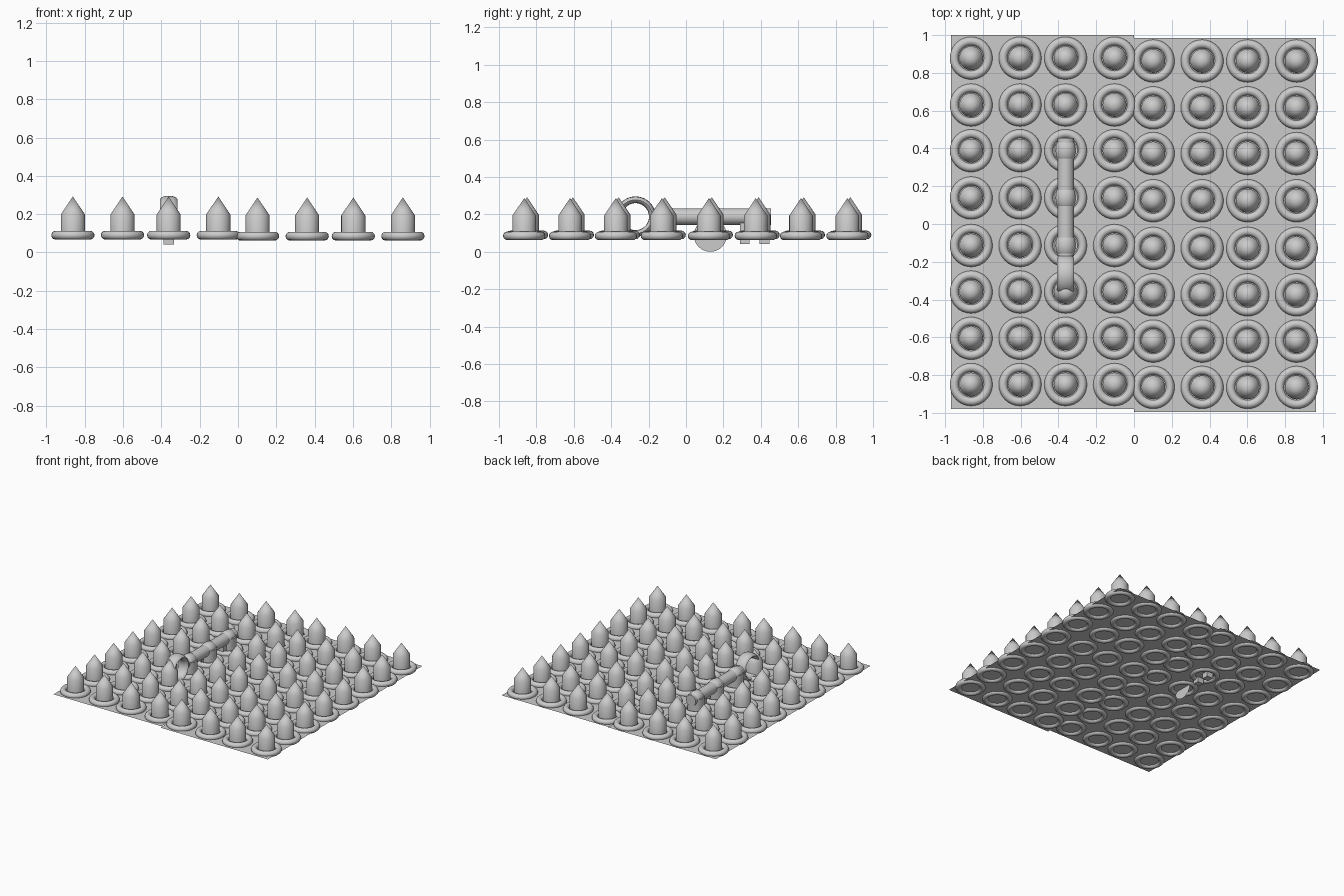
import bpy, bmesh, math
from mathutils import Matrix

if "Cube" in bpy.data.objects:
    bpy.data.objects.remove(bpy.data.objects["Cube"])

grey = bpy.data.materials.new("plain grey")
grey.diffuse_color = (0.6, 0.6, 0.6, 1)
grey.use_nodes = True
grey.node_tree.nodes["Principled BSDF"].inputs["Base Color"].default_value = grey.diffuse_color


def add(name, bm, loc=(0, 0, 0), smooth=True):
    bmesh.ops.recalc_face_normals(bm, faces=bm.faces)
    me = bpy.data.meshes.new(name)
    bm.to_mesh(me)
    bm.free()
    me.materials.append(grey)
    ob = bpy.data.objects.new(name, me)
    bpy.context.collection.objects.link(ob)
    ob.location = loc
    if smooth:
        bpy.ops.object.select_all(action='DESELECT')
        ob.select_set(True)
        bpy.context.view_layer.objects.active = ob
        bpy.ops.object.shade_smooth_by_angle(angle=math.radians(35))
    return ob


def lathe(bm, profile, sides=32, closed=False, matrix=Matrix()):
    """Spin (radius, height) points about z, then transform."""
    vs = [bm.verts.new((r, 0, z)) for r, z in profile]
    es = [bm.edges.new(p) for p in zip(vs, vs[1:])]
    if closed:
        es.append(bm.edges.new((vs[-1], vs[0])))
    bmesh.ops.spin(bm, geom=vs + es, cent=(0, 0, 0), axis=(0, 0, 1),
                   angle=2 * math.pi, steps=sides)
    bmesh.ops.remove_doubles(bm, verts=bm.verts, dist=1e-5)
    bmesh.ops.transform(bm, matrix=matrix, verts=bm.verts)


def oval(r, z, a, b, n=12):
    return [(r + a * math.cos(2 * math.pi * i / n),
             z + b * math.sin(2 * math.pi * i / n)) for i in range(n)]


# two floor plates, slightly offset from each other
for name, x0, x1, y0, y1, z in (("left_plate", -0.968, 0, -0.98, 1.0, 0.085),
                                ("right_plate", 0, 0.963, -0.995, 0.985, 0.08)):
    bm = bmesh.new()
    bm.faces.new([bm.verts.new(p) for p in
                  ((x0, y0, z), (x1, y0, z), (x1, y1, z), (x0, y1, z))])
    add(name, bm, smooth=False)

# spike parts: round base ring, body, pointed tip
bm = bmesh.new()
lathe(bm, oval(0.09, 0.092, 0.023, 0.023), closed=True)
ring = add("base_ring", bm)
bm = bmesh.new()
lathe(bm, [(0, 0.09), (0.063, 0.09), (0.063, 0.2), (0, 0.294)])
spike = add("spike", bm)
bm = bmesh.new()
lathe(bm, [(0, 0.09), (0.063, 0.09), (0.063, 0.2), (0, 0.2)])
stub = add("blunt_post", bm)

# eight by eight field of spikes; blunt posts carry the key
xs = (-0.862, -0.603, -0.362, -0.103)
ys = (0.878, 0.63, 0.388, 0.138, -0.114, -0.36, -0.605, -0.85)
for half, dx, dy, dz in (("left", 0, 0, 0), ("right", 0.964, -0.015, -0.005)):
    for i, x in enumerate(xs):
        for j, y in enumerate(ys):
            under_key = half == "left" and i == 2 and j in (2, 3, 4)
            for part in (ring, stub if under_key else spike):
                ob = part.copy()
                ob.name = f"{half}_{part.name}"
                ob.location = (x + dx, y + dy, dz)
                bpy.context.collection.objects.link(ob)
for ob in (ring, spike, stub):
    bpy.data.objects.remove(ob)

# key: handle ring, shaft, collars
KX, KZ = -0.362, 0.19
along_y = Matrix.Rotation(-math.pi / 2, 4, 'X')
along_x = Matrix.Rotation(math.pi / 2, 4, 'Y')
bm = bmesh.new()
lathe(bm, oval(0.09, 0, 0.018, 0.045), 40, True, along_x)
add("key_handle", bm, (KX, -0.27, KZ))
bm = bmesh.new()
lathe(bm, [(0, -0.17), (0.044, -0.17), (0.044, 0.455), (0, 0.455)], matrix=along_y)
add("key_shaft", bm, (KX, 0, KZ))
for y in ys[2:5]:
    bm = bmesh.new()
    lathe(bm, [(0.042, -0.045), (0.05, -0.035), (0.054, 0), (0.05, 0.035), (0.042, 0.045)],
          matrix=along_y)
    add("key_collar", bm, (KX, y, KZ))

# key teeth
for y, w in ((0.315, 0.05), (0.42, 0.055)):
    bm = bmesh.new()
    bmesh.ops.create_cube(bm, size=1)
    bmesh.ops.scale(bm, vec=(0.055, w, 0.13), verts=bm.verts)
    add("key_tooth", bm, (KX, y, 0.108), False)

# thin disc hanging under the shaft
bm = bmesh.new()
bmesh.ops.create_circle(bm, cap_ends=True, radius=0.088, segments=32, matrix=along_x)
add("key_disc", bm, (KX, 0.13, 0.09), False)

# rest the lowest point on the ground
bpy.context.view_layer.update()
low = min((o.matrix_world @ v.co).z for o in bpy.data.objects if o.type == 'MESH'
          for v in o.data.vertices)
for o in bpy.data.objects:
    o.location.z -= low
